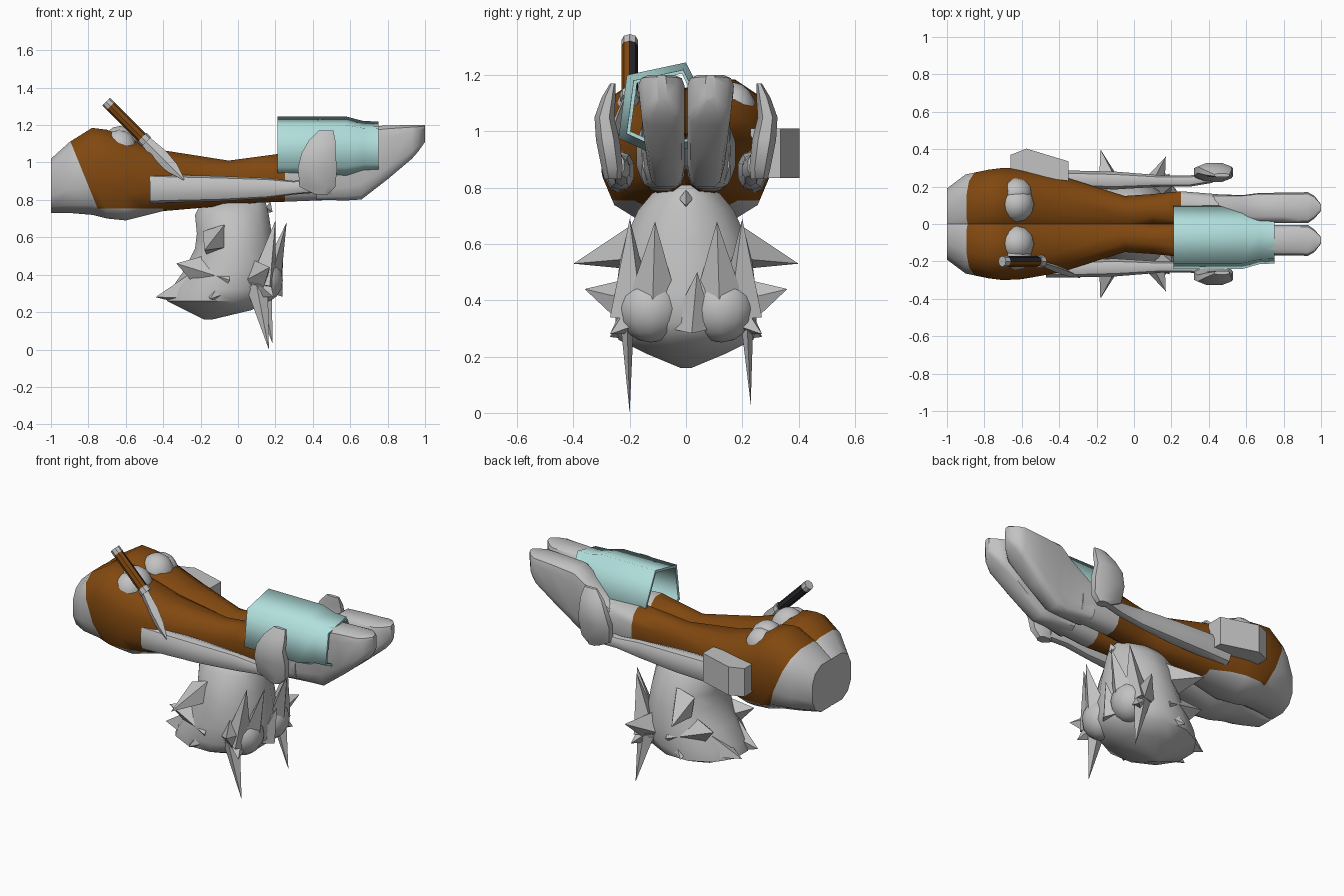
import bpy, bmesh, math
from mathutils import Vector

if "Cube" in bpy.data.objects:
    bpy.data.objects.remove(bpy.data.objects["Cube"])


def mat(name, col):
    m = bpy.data.materials.new(name)
    m.diffuse_color = (*col, 1)
    m.use_nodes = True
    m.node_tree.nodes["Principled BSDF"].inputs["Base Color"].default_value = m.diffuse_color
    return m


GREY = mat("plain grey", (0.54, 0.54, 0.54))
BROWN = mat("leather brown", (0.22, 0.065, 0.005))
TEAL = mat("pale teal", (0.44, 0.74, 0.72))
BLACK = mat("black", (0.02, 0.02, 0.025))


def finish(name, bm, mats, angle=40):
    bmesh.ops.recalc_face_normals(bm, faces=bm.faces)
    me = bpy.data.meshes.new(name)
    bm.to_mesh(me)
    bm.free()
    for m in mats:
        me.materials.append(m)
    ob = bpy.data.objects.new(name, me)
    bpy.context.collection.objects.link(ob)
    bpy.ops.object.select_all(action='DESELECT')
    ob.select_set(True)
    bpy.context.view_layer.objects.active = ob
    bpy.ops.object.shade_smooth_by_angle(angle=math.radians(angle))
    return ob


def skin(bm, rings, closed=False):
    vs = [[bm.verts.new(p) for p in r] for r in rings]
    n = len(vs[0])
    pairs = list(zip(vs, vs[1:])) + ([(vs[-1], vs[0])] if closed else [])
    for a, b in pairs:
        for i in range(n):
            bm.faces.new((a[i], a[(i + 1) % n], b[(i + 1) % n], b[i]))
    if not closed:
        bm.faces.new(vs[0][::-1])
        bm.faces.new(vs[-1])


def loft(stations, axis='x', side=1, n=12, power=0.8):
    """stations: (t, a0, a1, b0, b1) bounding boxes of rounded sections along an axis"""
    bm = bmesh.new()
    rings = []
    for t, a0, a1, b0, b1 in stations:
        ring = []
        for i in range(n):
            th = 2 * math.pi * (i + 0.5) / n
            c, s = [math.copysign(abs(f(th)) ** power, f(th)) for f in (math.cos, math.sin)]
            k = abs(math.cos(math.pi / n)) ** power
            a = (a0 + a1) / 2 + (a1 - a0) / 2 * c / k
            b = (b0 + b1) / 2 + (b1 - b0) / 2 * s / k
            ring.append((t, a * side, b) if axis == 'x' else (a, b * side, t))
        rings.append(ring)
    skin(bm, rings)
    return bm


def lock(name, base, tip, wide, thick):
    """hair spike with a diamond base: half-width vector and half-thickness"""
    base, tip, wide = Vector(base), Vector(tip), Vector(wide)
    nrm = (tip - base).cross(wide).normalized() * thick
    bm = bmesh.new()
    ring = [bm.verts.new(base + d) for d in (wide, nrm, -wide, -nrm)]
    t = bm.verts.new(tip)
    for i in range(4):
        bm.faces.new((ring[i], ring[(i + 1) % 4], t))
    bm.faces.new(ring)
    return finish(name, bm, [GREY], 20)


def ball(name, loc, size):
    bm = bmesh.new()
    bmesh.ops.create_uvsphere(bm, u_segments=12, v_segments=8, radius=1)
    for v in bm.verts:
        v.co = Vector(loc) + Vector([c * s for c, s in zip(v.co, size)])
    return finish(name, bm, [GREY])


for s, tag in ((-1, "right"), (1, "left")):
    # torso half and leg, meeting at the middle: grey end, brown middle, grey lower leg
    bm = loft([(-1, -.08, .19, .73, 1.02), (-.9, -.08, .265, .73, 1.11),
               (-.78, -.07, .29, .72, 1.185), (-.7, -.07, .3, .70, 1.175),
               (-.6, -.07, .295, .69, 1.13), (-.4, -.06, .26, .74, 1.065),
               (-.05, -.02, .15, .77, 1.01), (.1, -.01, .16, .785, 1.03),
               (.25, 0, .175, .79, 1.05), (.5, .005, .155, .80, 1.04)], side=s)
    cuts = [((-.83, 0, .95), (.32, 0, .13)), ((.25, 0, 0), (1, 0, 0)), ((0, 0, .755), (0, 0, 1))]
    for co, no in cuts + [((0, 0, 0), (0, s, 0))]:
        bmesh.ops.bisect_plane(bm, geom=bm.verts[:] + bm.edges[:] + bm.faces[:],
                               plane_co=co, plane_no=no, clear_inner=(no[1] != 0))
    for f in bm.faces:
        c = f.calc_center_median()
        end = (c - Vector(cuts[0][0])).dot(Vector(cuts[0][1])) < 0
        f.material_index = 0 if end or c.x > .25 or (c.z < .755 and c.x < -.42) else 1
    finish(tag + "_leg", bm, [GREY, BROWN])

    # boot with raised, flat-topped toe, narrower underneath
    bm = loft([(.42, .005, .16, .80, 1.02), (.58, .005, .165, .797, 1.13),
               (.66, .005, .17, .802, 1.19), (.8, .005, .17, .91, 1.198),
               (.93, .005, .17, 1.02, 1.2), (.965, .03, .15, 1.06, 1.2),
               (1, .07, .105, 1.11, 1.2)], side=s, power=.42)
    for v in bm.verts:
        k = 1 - .25 * min(1, max(0, (1.15 - v.co.z) / .35))
        v.co.y *= k if abs(v.co.y) > .08 and v.co.x > .55 else 1
    finish(tag + "_boot", bm, [GREY])

    # arm
    finish(tag + "_arm", loft([(-.47, .2, .285, .785, .935), (-.3, .19, .285, .79, .93),
                               (-.1, .185, .28, .795, .925), (.15, .2, .26, .81, .915),
                               (.3, .2, .26, .83, .90), (.42, .22, .28, .84, .92)],
                              side=s, n=10), [GREY])
    # hand with a bent thumb
    finish(tag + "_hand", loft([(.83, .41, .48, .23, .29), (.87, .33, .52, .225, .30),
                                (.97, .32, .53, .235, .32), (1.05, .34, .52, .255, .325),
                                (1.12, .38, .52, .25, .30), (1.17, .43, .51, .25, .27)],
                               axis='z', side=s, n=8), [GREY])
    # rounded pads on top, draped towards the outside
    ball(tag + "_pad_inner", (-.63, s * .105, 1.085), (.1, .1, .11))
    ball(tag + "_pad_outer", (-.635, s * .165, 1.07), (.095, .085, .105))

    # ears and hair locks
    lock(tag + "_ear", (-.12, s * .19, .59), (-.18, s * .4, .53), (.05, 0, .08), .08)
    lock(tag + "_side_spike", (.1, s * .19, .38), (.17, s * .36, .44), (-.02, 0, .1), .07)
    lock(tag + "_cheek_lock", (.13, s * .19, .34), (.2, s * .2, .69), (.04, s * .08, 0), .08)
    lock(tag + "_fringe_lock", (.17, s * .12, .36), (.26, s * .11, .68), (0, s * .1, 0), .06)
    lock(tag + "_back_tuft", (-.12, s * .1, .35), (-.44, s * .08, .28), (0, s * .08, .15), .16)
    lock(tag + "_upper_tuft", (-.08, s * .13, .38), (-.33, s * .2, .46), (.04, 0, .16), .14)
    lock(tag + "_low_tuft", (0, s * .13, .36), (-.15, s * .27, .27), (.18, 0, .03), .13)
    lock(tag + "_temple_lock", (.1, s * .14, .38), (.19, s * .27, .28), (.05, 0, .1), .1)
    ball(tag + "_fringe", (.13, s * .125, .37), (.11, .12, .12))

# long hanging strands
lock("right_hanging_strand", (.1, -.21, .34), (.165, -.2, 0), (.06, 0, 0), .025)
lock("left_hanging_strand", (.12, .215, .36), (.185, .23, .03), (.06, 0, 0), .025)
lock("centre_lock", (.18, .02, .3), (.24, .04, .5), (0, .08, 0), .06)

# upside-down head with chin at the top
finish("head", loft([(.81, .04, .13, -.04, .04), (.78, -.2, .15, -.12, .12),
                     (.72, -.23, .165, -.17, .17), (.62, -.22, .18, -.215, .215),
                     (.54, -.23, .19, -.235, .235), (.42, -.29, .21, -.25, .25),
                     (.32, -.36, .21, -.25, .25), (.26, -.38, .17, -.24, .24),
                     (.21, -.28, .07, -.14, .14), (.16, -.18, -.14, -.02, .02)],
                    axis='z', power=1), [GREY], 50)
lock("nose", (.15, 0, .76), (.185, 0, .735), (0, .025, 0), .04)

# pouch on the left hip
bm = bmesh.new()
outline = [(-.66, .28), (-.66, .37), (-.575, .403), (-.35, .335), (-.35, .23), (-.5, .25)]
skin(bm, [[(x, y, z) for x, y in outline] for z in (.835, 1.01)])
finish("hip_pouch", bm, [GREY], 25)

# open teal tube round the right shin
bm = bmesh.new()
prof = [(-.21, 1.2), (0, 1.245), (.11, 1.02), (.02, .94), (-.14, .93), (-.24, .975)]
cy, cz = -.06, 1.08
rings = [[(x, cy + (y - cy) * k, cz + (z - cz) * k) for y, z in prof]
         for x, k in ((.21, 1), (.58, 1), (.67, .86), (.75, .84),
                      (.75, .76), (.67, .78), (.58, .9), (.21, .9))]
skin(bm, rings, closed=True)
finish("shin_tube", bm, [TEAL], 80)

# knife: pommel, two-colour grip, guard and blade; the blade leans outward
A, B = Vector((-.705, -.2, 1.325)), Vector((-.3, -.2, .92))
axis = (B - A).normalized()
side, up = Vector((0, -1, 0)), Vector((0, -1, 0)).cross(axis)
L = (B - A).length


def rod(name, parts, mats, n=8, flat=1.0, lean=0.0):
    bm = bmesh.new()
    skin(bm, [[A + axis * L * t + side * (max(0, t - .45) * lean
                                          + r * flat * math.cos(2 * math.pi * i / n))
               + up * r * math.sin(2 * math.pi * i / n) for i in range(n)] for t, r in parts])
    for f in bm.faces:
        if len(mats) > 1 and f.calc_center_median().y > -.2:
            f.material_index = 1
    finish(name, bm, mats, 30)


rod("knife_pommel", [(0, .029), (.06, .03)], [GREY])
rod("knife_grip", [(.05, .029), (.48, .029)], [BROWN, BLACK])
rod("knife_guard", [(.47, .035), (.53, .035)], [GREY])
rod("knife_blade", [(.52, .03), (.72, .04), (.88, .032), (1.03, .004)], [GREY], 4, .5, .15)
